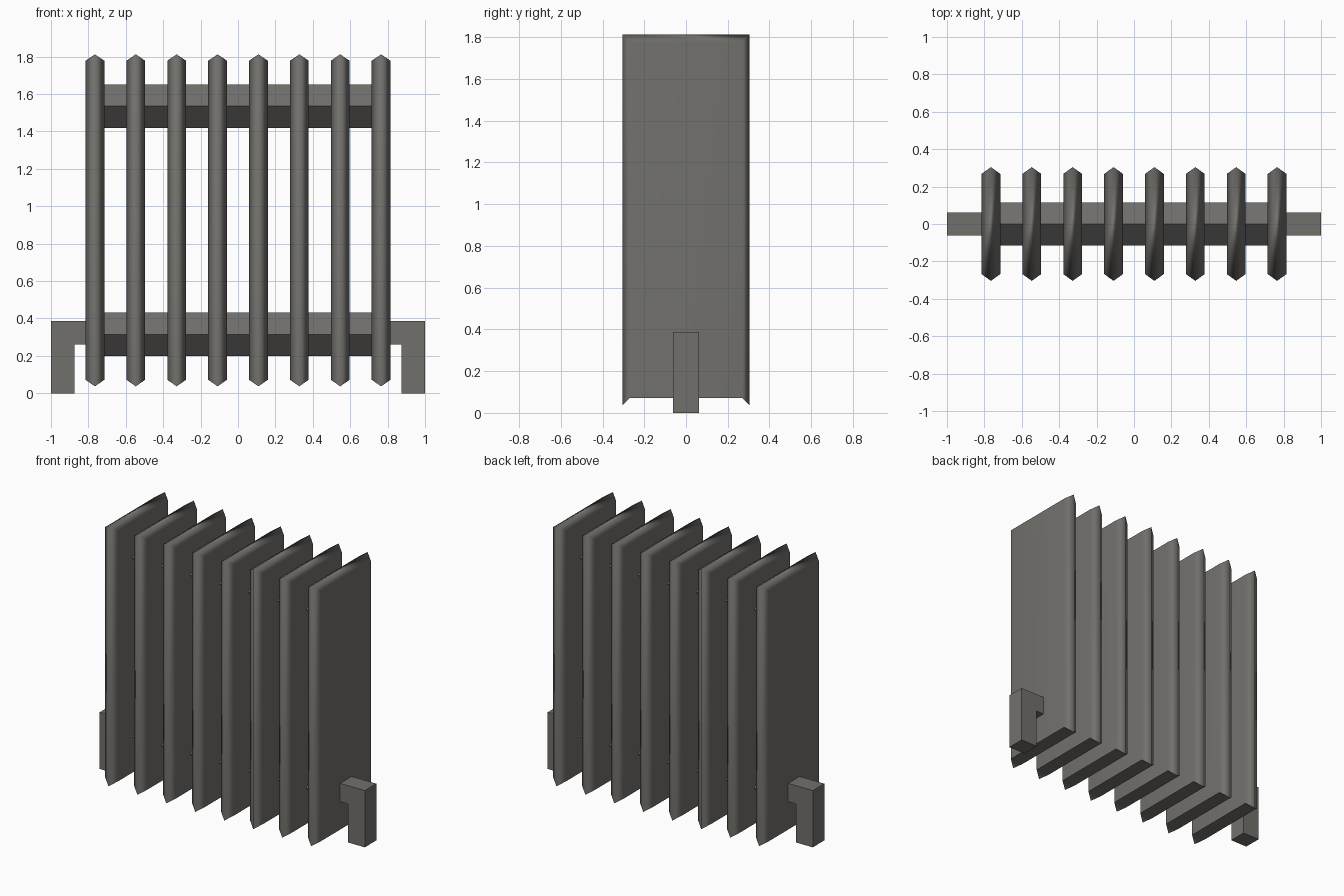
import bpy, bmesh, math

if "Cube" in bpy.data.objects:
    bpy.data.objects.remove(bpy.data.objects["Cube"])

metal = bpy.data.materials.new("warm grey metal")
metal.diffuse_color = (0.17, 0.163, 0.15, 1)
metal.use_nodes = True
metal.node_tree.nodes["Principled BSDF"].inputs["Base Color"].default_value = metal.diffuse_color


def make(name, verts, faces):
    """Mesh object with outward normals."""
    me = bpy.data.meshes.new(name)
    bm = bmesh.new()
    vs = [bm.verts.new(v) for v in verts]
    for f in faces:
        bm.faces.new([vs[i] for i in f])
    bmesh.ops.recalc_face_normals(bm, faces=bm.faces)
    bm.to_mesh(me)
    bm.free()
    me.materials.append(metal)
    ob = bpy.data.objects.new(name, me)
    bpy.context.collection.objects.link(ob)
    return ob


def prism(name, profile, a, b, axis):
    """Extrude a 2D profile from a to b along x (profile yz) or y (profile xz)."""
    n = len(profile)
    place = (lambda p, t: (t, p[0], p[1])) if axis == "x" else (lambda p, t: (p[0], t, p[1]))
    verts = [place(p, t) for t in (a, b) for p in profile]
    faces = [range(n), range(n, 2 * n)]
    faces += [(i, (i + 1) % n, n + (i + 1) % n, n + i) for i in range(n)]
    return make(name, verts, faces)


# Fins: flat plates with a ridged rim on front, top and back, flat underside
def fin(i, x):
    t = 0.05
    panel = [(-0.268, 0.072), (-0.268, 1.778), (0.268, 1.778), (0.268, 0.072)]
    ridge = [(-0.304, 0.037), (-0.304, 1.812), (0.304, 1.812), (0.304, 0.037)]
    verts = [(x - t, y, z) for y, z in panel]
    verts += [(x, y, z) for y, z in ridge]
    verts += [(x + t, y, z) for y, z in panel]
    faces = [(0, 1, 2, 3), (8, 9, 10, 11), (0, 3, 11, 8), (0, 8, 4), (3, 7, 11)]
    for k in range(3):
        faces += [(k, k + 1, k + 5, k + 4), (k + 4, k + 5, k + 9, k + 8)]
    ob = make(f"fin_{i + 1}", verts, faces)
    bpy.ops.object.select_all(action="DESELECT")
    ob.select_set(True)
    bpy.context.view_layer.objects.active = ob
    bpy.ops.object.shade_smooth_by_angle(angle=math.radians(80))
    wn = ob.modifiers.new("flat panels", "WEIGHTED_NORMAL")
    wn.keep_sharp = True


for i in range(8):
    fin(i, -0.765 + i * 1.53 / 7)

# Connecting pipes: four-sided, standing on edge
for name, z in (("lower_pipe", 0.315), ("upper_pipe", 1.535)):
    r = 0.116
    prism(name, [(-r, z), (0, z + r), (r, z), (0, z - r)], -0.765, 0.765, "x")

# Bracket legs: L-shaped, one at each end
for name, s in (("left_leg", -1), ("right_leg", 1)):
    shape = [(1, 0), (1, 0.387), (0.77, 0.387), (0.77, 0.262), (0.873, 0.262), (0.873, 0)]
    prism(name, [(s * x, z) for x, z in shape], -0.062, 0.062, "y")
